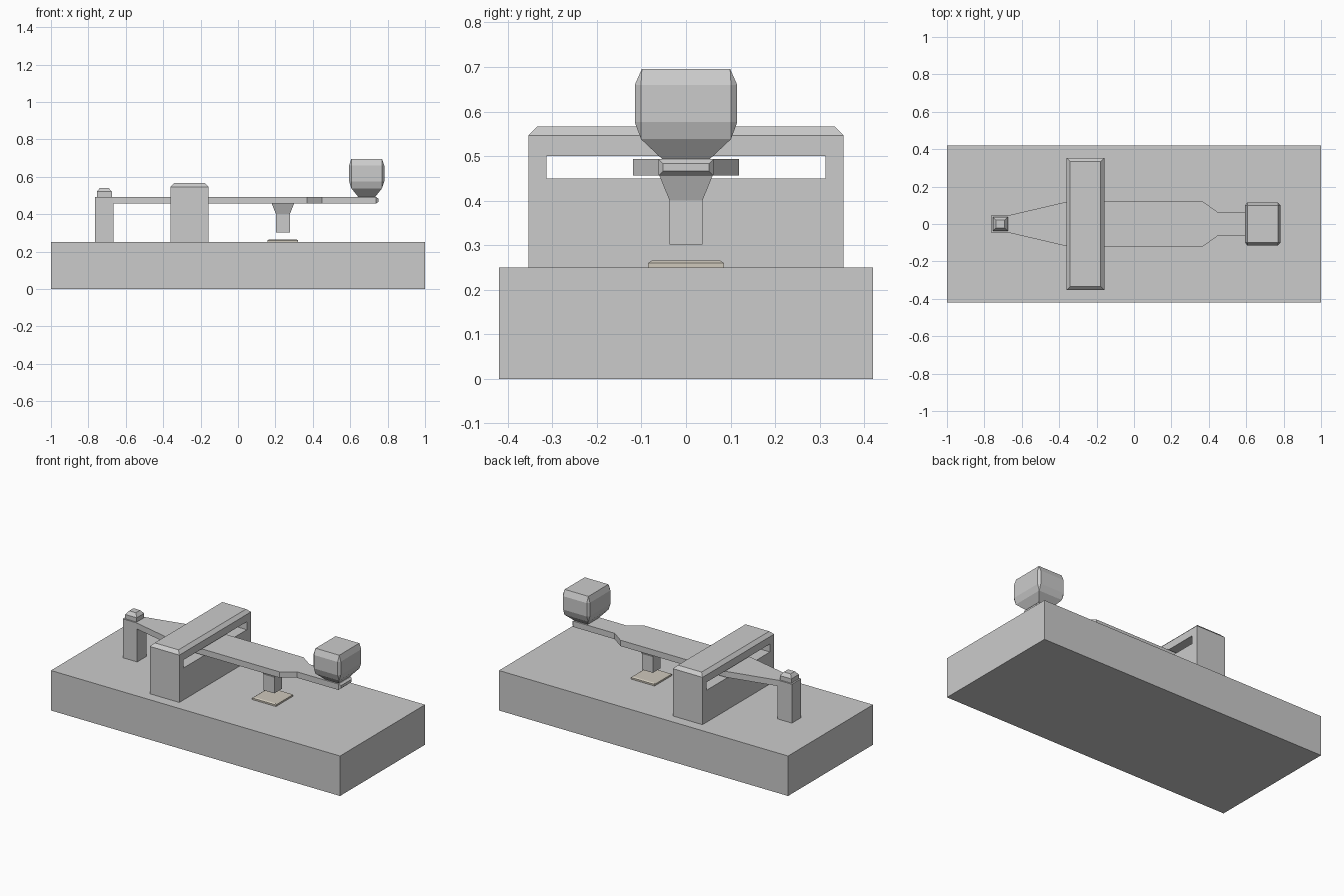
import bpy, bmesh

if "Cube" in bpy.data.objects:
    bpy.data.objects.remove(bpy.data.objects["Cube"])


def finish(name, bm):
    bmesh.ops.remove_doubles(bm, verts=bm.verts, dist=1e-5)
    bmesh.ops.recalc_face_normals(bm, faces=bm.faces)
    me = bpy.data.meshes.new(name)
    bm.to_mesh(me)
    bm.free()
    ob = bpy.data.objects.new(name, me)
    bpy.context.collection.objects.link(ob)
    return ob


def skin(name, rings):
    """Join rings of equal point count into a closed solid."""
    bm = bmesh.new()
    loops = [[bm.verts.new(p) for p in r] for r in rings]
    n = len(loops[0])
    for a, b in zip(loops, loops[1:]):
        for i in range(n):
            j = (i + 1) % n
            bm.faces.new((a[i], a[j], b[j], b[i]))
    bm.faces.new(loops[0][::-1])
    bm.faces.new(loops[-1])
    return finish(name, bm)


def rect(cx, z, hx, hy):
    return [(cx + sx * hx, sy * hy, z)
            for sx, sy in ((-1, -1), (1, -1), (1, 1), (-1, 1))]


def stack(name, cx, levels):
    """Rectangular sections (z, half x, half y) stacked upwards."""
    return skin(name, [rect(cx, *l) for l in levels])


def octagon(cx, z, hx, hy, ix, iy):
    return [(cx + x, y, z) for x, y in (
        (-ix, -hy), (ix, -hy), (hx, -iy), (hx, iy),
        (ix, hy), (-ix, hy), (-hx, iy), (-hx, -iy))]


# Base block, rear post and post cap
stack("base", 0, [(0, 1, 0.42), (0.25, 1, 0.42)])
stack("rear_post", -0.715, [(0.25, 0.05, 0.046), (0.493, 0.05, 0.046)])
stack("post_cap", -0.715, [(0.493, 0.04, 0.037), (0.52, 0.04, 0.037),
                           (0.541, 0.023, 0.021)])

# Bridge with a slot for the lever
bridge = stack("bridge", -0.26, [(0.25, 0.102, 0.354), (0.546, 0.102, 0.354),
                                 (0.566, 0.082, 0.334)])
slot = stack("slot_cutter", -0.26, [(0.45, 0.2, 0.313), (0.50, 0.2, 0.313)])
slot.hide_render = True
slot.hide_viewport = True
cut = bridge.modifiers.new("slot", 'BOOLEAN')
cut.operation = 'DIFFERENCE'
cut.solver = 'EXACT'
cut.object = slot

# Flat lever: outline widths along x, with a bevelled tip
z0, z1 = 0.456, 0.493
stations = [(-0.76, 0.044, 0), (-0.68, 0.044, 0), (-0.36, 0.119, 0),
            (0.37, 0.119, 0), (0.45, 0.062, 0), (0.738, 0.062, 0),
            (0.75, 0.052, 0.01)]
skin("lever", [[(x, -w, z0 + b), (x, w, z0 + b), (x, w, z1 - b), (x, -w, z1 - b)]
               for x, w, b in stations])

# Contact stem below the lever, and contact plate on the base
stack("contact_stem", 0.24, [(0.302, 0.037, 0.037), (0.40, 0.037, 0.037),
                             (0.457, 0.06, 0.06)])
plate = stack("contact_plate", 0.24, [(0.25, 0.082, 0.085), (0.26, 0.082, 0.085),
                                      (0.265, 0.074, 0.077)])
mat = bpy.data.materials.new("contact_metal")
mat.diffuse_color = (0.62, 0.58, 0.5, 1)
mat.use_nodes = True
mat.node_tree.nodes["Principled BSDF"].inputs["Base Color"].default_value = mat.diffuse_color
plate.data.materials.append(mat)

# Finger knob: narrow foot, bulging body with chamfered corners
ix, iy = 0.082, 0.101
skin("finger_knob", [octagon(0.688, *s) for s in (
    (0.492, 0.045, 0.052, 0.045, 0.052),
    (0.538, ix, iy, ix, iy),
    (0.576, 0.094, 0.115, ix, iy),
    (0.66, 0.094, 0.115, ix, iy),
    (0.696, ix, iy - 0.002, ix, iy - 0.002))])
